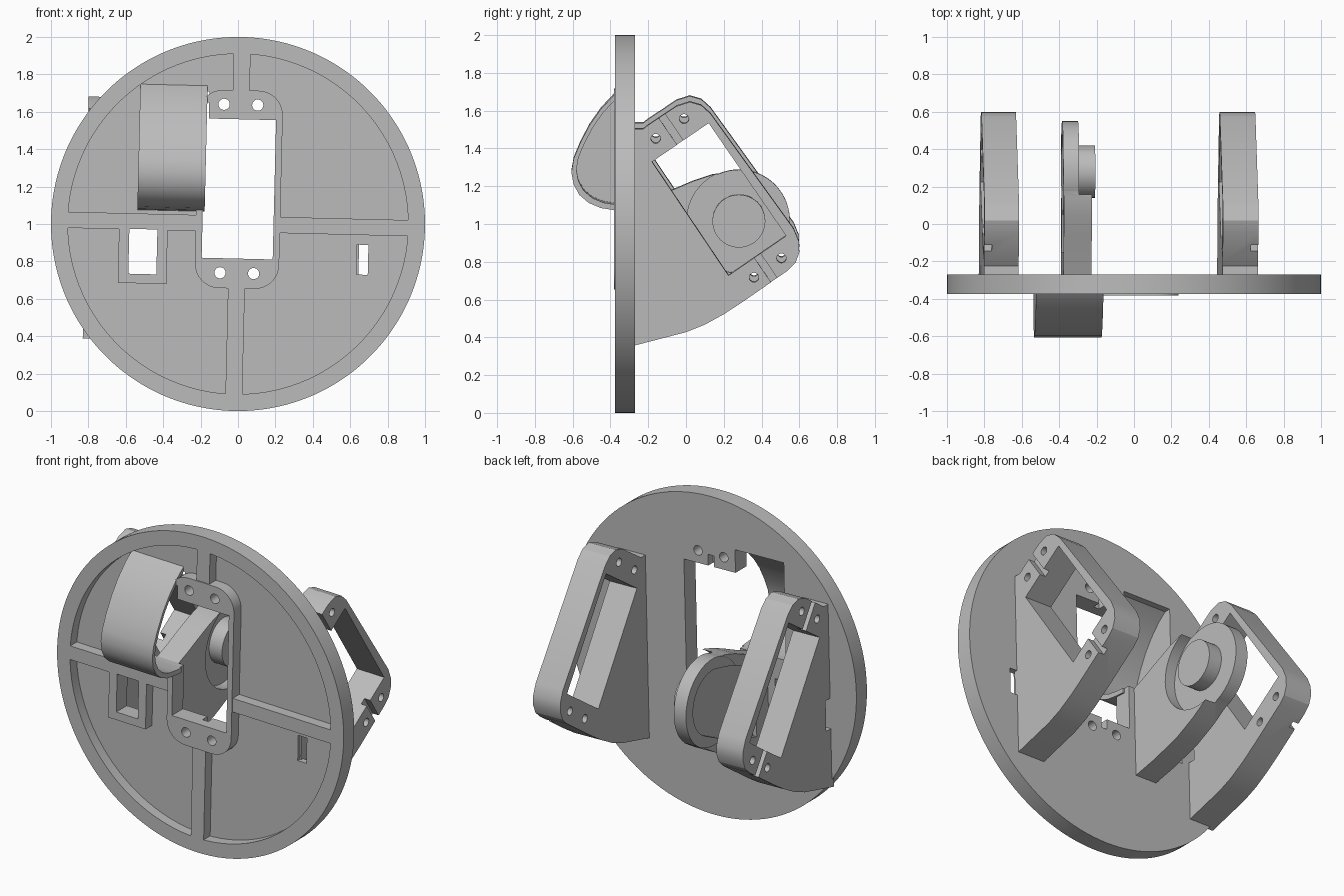
import bpy, bmesh
from math import sin, cos, pi, radians
from mathutils import Matrix, Vector

cube = bpy.data.objects.get("Cube")
if cube:
    bpy.data.objects.remove(cube, do_unlink=True)

grey = bpy.data.materials.new("plain grey")
grey.use_nodes = True
grey.diffuse_color = (0.5, 0.5, 0.5, 1)
grey.node_tree.nodes["Principled BSDF"].inputs["Base Color"].default_value = (0.5, 0.5, 0.5, 1)

FRONT, BACK, FLOOR = -0.375, -0.27, -0.31


def prism(name, profile, axis, lo, hi):
    """Extrude a profile: (x, z) along y, or (y, z) along x."""
    bm = bmesh.new()
    place = (lambda a, b, t: (a, t, b)) if axis == "y" else (lambda a, b, t: (t, a, b))
    face = bm.faces.new([bm.verts.new(place(a, b, lo)) for a, b in profile])
    out = bmesh.ops.extrude_face_region(bm, geom=[face])
    move = Vector(place(0, 0, hi - lo))
    bmesh.ops.translate(bm, vec=move, verts=[v for v in out["geom"] if isinstance(v, bmesh.types.BMVert)])
    bmesh.ops.recalc_face_normals(bm, faces=bm.faces)
    mesh = bpy.data.meshes.new(name)
    bm.to_mesh(mesh)
    bm.free()
    mesh.materials.append(grey)
    obj = bpy.data.objects.new(name, mesh)
    bpy.context.collection.objects.link(obj)
    return obj


def circle(a, b, r, n=32):
    return [(a + r * cos(2 * pi * i / n), b + r * sin(2 * pi * i / n)) for i in range(n)]


def rect(a0, a1, b0, b1):
    return [(a0, b0), (a1, b0), (a1, b1), (a0, b1)]


def round_rect(a0, a1, b0, b1, r, n=8):
    pts = []
    for k, (a, b) in enumerate(rect(a0 + r, a1 - r, b0 + r, b1 - r)):
        for i in range(n + 1):
            t = pi + k * pi / 2 + i * pi / 2 / n
            pts.append((a + r * cos(t), b + r * sin(t)))
    return pts


def combine(obj, tools, operation="DIFFERENCE"):
    """Apply booleans with each tool, then drop the tools."""
    for tool in tools:
        mod = obj.modifiers.new("cut", "BOOLEAN")
        mod.operation, mod.solver, mod.object = operation, "EXACT", tool
        bpy.context.view_layer.objects.active = obj
        bpy.ops.object.modifier_apply(modifier=mod.name)
        bpy.data.objects.remove(tool, do_unlink=True)
    return obj


def along_y(profile, lo=-0.5, hi=-0.2):
    return prism("cutter", profile, "y", lo, hi)


def along_x(profile, lo, hi):
    return prism("cutter", profile, "x", lo, hi)


# Opening and screw holes shared by the plate and its raised frame
def centre_cuts():
    holes = [circle(x, z, 0.03, 20) for x in (-0.09, 0.09) for z in (0.737, 1.638)]
    return [along_y(p) for p in [rect(-0.19, 0.19, 0.815, 1.56)] + holes]


# Hood outline, and the hollow inside it
hood_outline = [(FLOOR, 1.735), (FRONT, 1.685), (-0.45, 1.605), (-0.51, 1.52), (-0.56, 1.425),
                (-0.595, 1.34), (-0.607, 1.27), (-0.595, 1.205), (-0.565, 1.15),
                (-0.515, 1.107), (-0.45, 1.08), (FRONT, 1.068), (FLOOR, 1.063)]
hood_inside = [(FLOOR + (y - FLOOR) * 0.91, 1.4 + (z - 1.4) * 0.91) for y, z in hood_outline]
hood_inside = [(-0.2, hood_inside[0][1])] + hood_inside + [(-0.2, hood_inside[-1][1])]


def hood_cut():
    return along_x(hood_inside, -0.51, -0.17)


# Round plate with four recessed quadrants, leaving ribs and bosses
frame_outline = round_rect(-0.225, 0.225, 0.655, 1.715, 0.13)
recess = along_y(circle(0, 1, 0.91, 96), -0.5, FLOOR)
combine(recess, [along_y(p, -0.6, -0.2) for p in (
    rect(-0.045, 0.045, 0, 2), rect(-1, 1, 0.957, 1.043),
    frame_outline, rect(-0.635, -0.375, 0.67, 1.0))])
plate = prism("round_plate", circle(0, 1, 1, 128), "y", FRONT, BACK)
slots = [along_y(rect(-0.02, 0.02, z, z + 0.1), -0.32, -0.2) for z in (0.75, 1.53)]
windows = [along_y(rect(-0.58, -0.43, 0.72, 0.96)), along_y(rect(0.64, 0.7, 0.745, 0.905))]
combine(plate, [recess] + centre_cuts() + windows + slots + [hood_cut()])

# Raised frame round the centre opening
frame = prism("centre_frame", frame_outline, "y", -0.382, -0.372)
combine(frame, centre_cuts() + [hood_cut()])

# Curved hood, open at the back and on the inner side
hood = prism("curved_hood", hood_outline, "x", -0.54, -0.18)
combine(hood, [hood_cut()])

# Side brackets: slanted slab with a window, screw holes and a groove
bracket_outline = [(-0.29, 0.368), (-0.27, 0.373), (0, 0.443), (0.1, 0.483), (0.2, 0.538), (0.3, 0.603),
                   (0.54, 0.77), (0.58, 0.81), (0.6, 0.865), (0.597, 0.925), (0.57, 0.99),
                   (0.13, 1.6), (0.08, 1.645), (0.02, 1.662), (-0.05, 1.64),
                   (-0.2, 1.54), (-0.225, 1.52), (-0.29, 1.52)]
window = [(-0.18, 1.345), (0.12, 1.55), (0.53, 0.953), (0.225, 0.743)]
screws = [(-0.16, 1.468), (-0.01, 1.573), (0.36, 0.733), (0.505, 0.835)]
middle = Vector((0.173, 1.148))
long_way = Vector((0.41, -0.6)).normalized()
short_way = Vector((0.6, 0.41)).normalized()
groove = [tuple(middle + long_way * a + short_way * b) for a, b in rect(-0.65, 0.65, -0.02, 0.02)]

for side, lo, hi in (("right", -0.815, -0.63), ("left", 0.46, 0.65)):
    bracket = prism(side + "_bracket", bracket_outline, "x", lo, hi)
    cuts = [along_x(window, lo - 0.1, hi + 0.1)]
    cuts += [along_x(circle(y, z, 0.025, 20), lo - 0.1, hi + 0.1) for y, z in screws]
    outer = (hi - 0.04, hi + 0.1) if side == "left" else (lo - 0.1, lo + 0.04)
    cuts.append(along_x(groove, *outer))
    if side == "right":
        cuts.append(along_x(rect(-0.4, -0.225, 0.74, 0.93), lo - 0.1, hi + 0.1))
    combine(bracket, cuts)

# Pivot arm: web from the plate, round seat and knob
hub = (0.28, 1.01)
web_outline = [(-0.28, 1.085), (-0.18, 1.125), (-0.07, 1.175), (0.04, 1.222), (0.14, 1.255), (0.28, 1.27),
               hub, (0.38, 0.76), (0.25, 0.68), (0.1, 0.61), (-0.1, 0.555), (-0.28, 0.52)]
arm = prism("pivot_arm", web_outline, "x", -0.38, -0.23)
combine(arm, [along_x(circle(*hub, 0.276, 64), -0.3, -0.1)])
combine(arm, [along_x(circle(*hub, 0.27, 64), -0.385, -0.3)], "UNION")
pocket = [(-0.15, 1.07), (0.1, 1.17)] + [
    (hub[0] + 0.2 * cos(t), hub[1] + 0.2 * sin(t))
    for t in (radians(110 - 12 * i) for i in range(15))] + [(0.1, 0.7), (-0.15, 0.63)]
combine(arm, [along_x(pocket, -0.5, -0.355)])
prism("pivot_knob", circle(*hub, 0.14, 48), "x", -0.305, -0.21)

# Lean the whole assembly slightly about the plate's centre, then shade
centre = Vector((0, 0, 1))
lean = Matrix.Translation(centre) @ Matrix.Rotation(radians(1.4), 4, "Y") @ Matrix.Translation(-centre)
bpy.ops.object.select_all(action="DESELECT")
for obj in bpy.context.collection.objects:
    if obj.type == "MESH" and grey.name in obj.data.materials:
        obj.data.transform(lean)
        obj.select_set(True)
        bpy.context.view_layer.objects.active = obj
bpy.ops.object.shade_smooth_by_angle(angle=radians(25))
